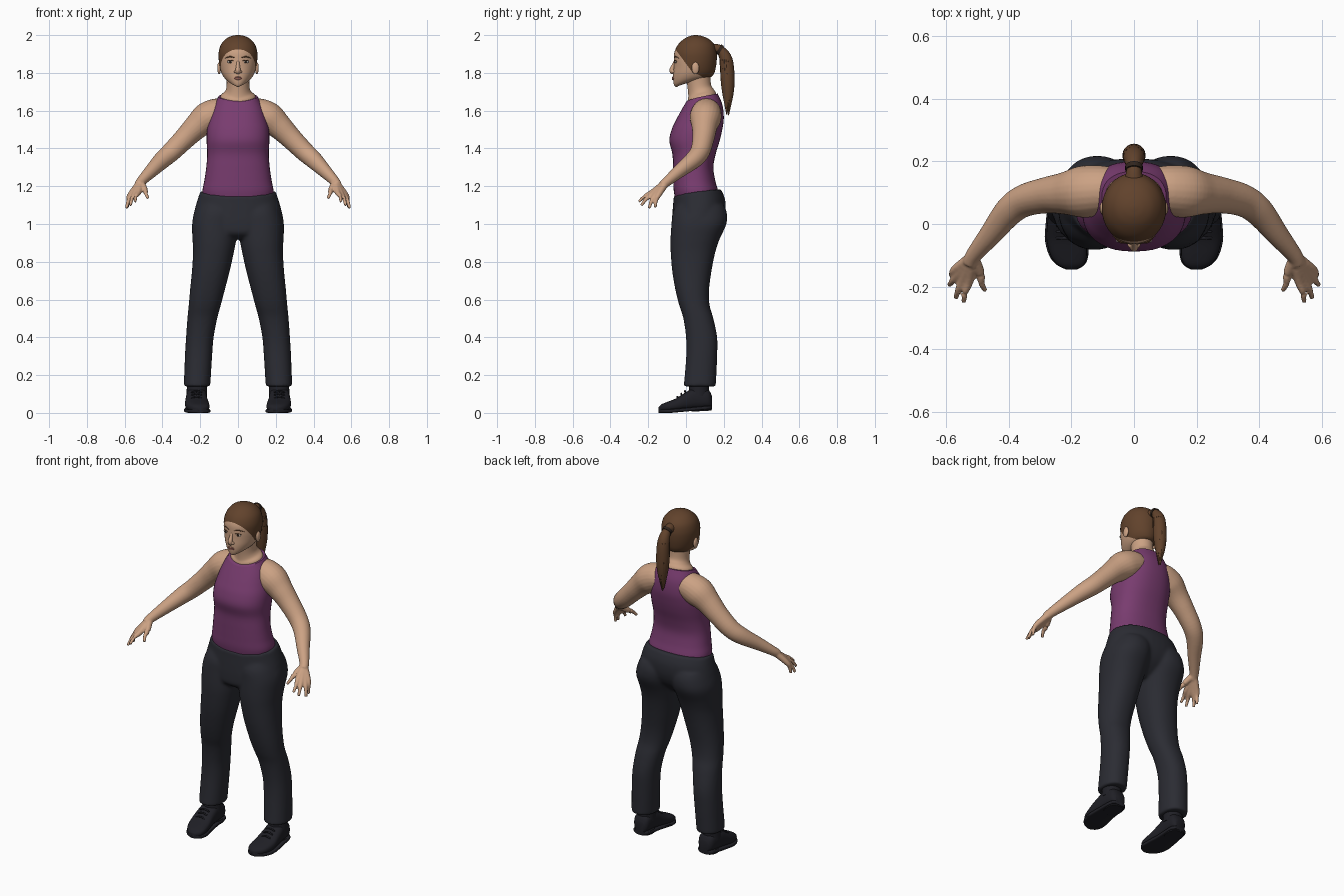
import bpy, bmesh, math, random
from mathutils import Vector, Matrix

random.seed(4)
if "Cube" in bpy.data.objects:
    bpy.data.objects.remove(bpy.data.objects["Cube"])


def material(name, r, g, b):
    m = bpy.data.materials.new(name)
    m.use_nodes = True
    m.diffuse_color = (r, g, b, 1)
    shader = next(n for n in m.node_tree.nodes if n.type == 'BSDF_PRINCIPLED')
    shader.inputs["Base Color"].default_value = (r, g, b, 1)
    shader.inputs["Roughness"].default_value = 0.7
    return m


SKIN = material("skin", .6, .36, .23)
HAIR = material("brown hair", .12, .055, .025)
TOP = material("plum fabric", .19, .045, .16)
PANTS = material("charcoal fabric", .024, .025, .033)
SHOE = material("black leather", .014, .014, .019)
LIPS = material("lips", .42, .17, .13)
WHITE = material("eye white", .6, .55, .5)
DARK = material("dark iris", .03, .018, .012)


def spline(rows, steps=5):
    """Smooth curve through rows of numbers."""
    rows = [Vector(r) for r in rows]
    out = []
    for i in range(len(rows) - 1):
        a, b, c, d = rows[max(i - 1, 0)], rows[i], rows[i + 1], rows[min(i + 2, len(rows) - 1)]
        for k in range(steps):
            t = k / steps
            out.append(b + (c - a) * (t / 2) + (a * 2 - b * 5 + c * 4 - d) * (t * t / 2)
                       + (b * 3 - a - c * 3 + d) * (t ** 3 / 2))
    return out + [rows[-1]]


def unit_loop(n, p=1):
    for k in range(n):
        a = 2 * math.pi * k / n
        c, s = math.cos(a), math.sin(a)
        yield math.copysign(abs(c) ** p, c), math.copysign(abs(s) ** p, s)


def skin_rings(bm, rings):
    rings = [[bm.verts.new(co) for co in ring] for ring in rings]
    for a, b in zip(rings, rings[1:]):
        for i in range(len(a)):
            j = (i + 1) % len(a)
            bm.faces.new((a[i], a[j], b[j], b[i]))
    bm.faces.new(rings[0])
    bm.faces.new(rings[-1])


def loft(bm, rows, p=1, side=1, n=40):
    """Rows: front z, back z, centre x, half width, front y, back y."""
    rings = []
    for zf, zb, cx, hw, yf, yb in spline(rows):
        rings.append([(side * (cx + c * hw), (yf + yb) / 2 + s * (yb - yf) / 2,
                       zf + (zb - zf) * max(0, (s + 1) / 2) ** .6) for c, s in unit_loop(n, p)])
    skin_rings(bm, rings)


def tube(bm, path, side=1, n=14, flat=1, steps=5):
    """Path rows: x, y, z, radius."""
    pts = spline(path, steps)
    rings = []
    for i, q in enumerate(pts):
        d = (pts[min(i + 1, len(pts) - 1)] - pts[max(i - 1, 0)]).to_3d().normalized()
        u = d.cross(Vector((0, 1, 0)) if abs(d.y) < .8 else Vector((0, 0, 1))).normalized()
        v = d.cross(u)
        ring = [q.to_3d() + u * c * q[3] + v * s * q[3] * flat for c, s in unit_loop(n)]
        rings.append([(side * w.x, w.y, w.z) for w in ring])
    skin_rings(bm, rings)


def ball(bm, centre, size):
    bmesh.ops.create_uvsphere(bm, u_segments=18, v_segments=12, radius=1,
                              matrix=Matrix.Translation(centre) @ Matrix.Diagonal((*size, 1)))


def finish(name, bm, *mats, voxel=0, smooth=4):
    bmesh.ops.recalc_face_normals(bm, faces=bm.faces)
    mesh = bpy.data.meshes.new(name)
    for f in bm.faces:
        f.smooth = True
    bm.to_mesh(mesh)
    bm.free()
    mesh.set_sharp_from_angle(angle=math.radians(50))
    for m in mats:
        mesh.materials.append(m)
    ob = bpy.data.objects.new(name, mesh)
    bpy.context.collection.objects.link(ob)
    if voxel:
        r = ob.modifiers.new("blend", 'REMESH')
        r.mode, r.voxel_size, r.use_smooth_shade = 'VOXEL', voxel, True
        s = ob.modifiers.new("soften", 'SMOOTH')
        s.factor, s.iterations = .5, smooth
    return ob


# Tank top
bm = bmesh.new()
loft(bm, [(1.10, 1.12, 0, .172, -.05, .16), (1.17, 1.17, 0, .188, -.064, .17),
          (1.23, 1.23, 0, .178, -.067, .155), (1.30, 1.30, 0, .168, -.069, .145),
          (1.37, 1.37, 0, .163, -.072, .157), (1.44, 1.44, 0, .166, -.088, .178),
          (1.50, 1.50, 0, .164, -.076, .192), (1.55, 1.56, 0, .152, -.053, .2),
          (1.60, 1.63, 0, .132, -.026, .193), (1.645, 1.69, 0, .103, .0, .168)], p=.86)
finish("tank_top", bm, TOP)

# Neck and collar skin
bm = bmesh.new()
loft(bm, [(1.60, 1.64, 0, .085, .02, .165), (1.645, 1.69, 0, .094, .008, .16),
          (1.67, 1.715, 0, .07, .012, .145), (1.71, 1.74, 0, .06, .01, .132),
          (1.78, 1.80, 0, .062, .0, .13)])
finish("neck", bm, SKIN)

# Head, with the hairline cut into it by two planes
bm = bmesh.new()
loft(bm, [(1.724, 1.75, 0, .02, -.048, .02), (1.731, 1.765, 0, .047, -.061, .09),
          (1.755, 1.78, 0, .07, -.067, .135), (1.79, 1.80, 0, .086, -.068, .15),
          (1.83, 1.83, 0, .096, -.065, .158), (1.87, 1.87, 0, .102, -.064, .163),
          (1.91, 1.91, 0, .102, -.061, .162), (1.95, 1.95, 0, .09, -.042, .15),
          (1.98, 1.98, 0, .064, -.01, .12), (1.995, 1.995, 0, .034, .02, .085),
          (2, 2, 0, .008, .045, .06)])
cuts = [(Vector((0, -.06, 1.93)), Vector((0, 1.35, 1))), (Vector((0, .03, 1.81)), Vector((0, .55, 1)))]
for co, no in cuts:
    bmesh.ops.bisect_plane(bm, geom=bm.verts[:] + bm.edges[:] + bm.faces[:], plane_co=co, plane_no=no)
for f in bm.faces:
    f.material_index = int(all((f.calc_center_median() - co).dot(no) > 0 for co, no in cuts))
finish("head", bm, SKIN, HAIR)

# Nose and ears
bm = bmesh.new()
tube(bm, [(0, -.055, 1.865, .008), (0, -.066, 1.84, .01), (0, -.075, 1.813, .0135), (0, -.067, 1.797, .009)])
for s in (1, -1):
    ball(bm, (s * .012, -.066, 1.806), (.009, .01, .008))
finish("nose", bm, SKIN, voxel=.0025)
bm = bmesh.new()
for s in (1, -1):
    ball(bm, (s * .1, .05, 1.825), (.01, .02, .032))
finish("ears", bm, SKIN)

# Lips, eyes and brows
bm = bmesh.new()
for z, r in ((1.776, .005), (1.768, .006)):
    tube(bm, [(-.026, -.06, 1.772, .001), (0, -.069, z, r), (.026, -.06, 1.772, .001)])
finish("lips", bm, LIPS)
for name, mat, dy, size in (("eyes", WHITE, 0, (.017, .006, .007)), ("irises", DARK, -.004, (.0065, .004, .0065))):
    bm = bmesh.new()
    for s in (1, -1):
        ball(bm, (s * .041, -.054 + dy, 1.858), size)
    finish(name, bm, mat)
bm = bmesh.new()
for s in (1, -1):
    tube(bm, [(.022, -.06, 1.862, .001), (.041, -.06, 1.867, .0025), (.06, -.047, 1.86, .001)], s)
    tube(bm, [(.018, -.062, 1.88, .002), (.042, -.055, 1.886, .003), (.068, -.038, 1.878, .001)], s)
finish("brows_and_lashes", bm, HAIR)

# Ponytail with loose strands and its tie
bm = bmesh.new()
tail = [(0, .145, 1.925, .03), (0, .18, 1.922, .024), (0, .212, 1.87, .034),
        (0, .22, 1.77, .037), (0, .222, 1.68, .028), (0, .22, 1.59, .006)]
tube(bm, tail, n=20)
for k in range(16):
    a = math.tau * k / 16
    end = random.uniform(-.02, .07)
    tube(bm, [(x + math.cos(a) * r * .85, y + math.sin(a) * r * .85, z + (end if i == 3 else 0), .007 - .0015 * i)
              for i, (x, y, z, r) in enumerate(tail[2:])], n=6)
finish("ponytail", bm, HAIR)
bm = bmesh.new()
tube(bm, [(0, .172, 1.927, .028), (0, .186, 1.918, .028)], n=20)
finish("hair_tie", bm, DARK)

# Arms with hands; each finger runs from the wrist through its knuckle
fingers = [((.527, -.178, 1.168), (.545, -.25, 1.118)), ((.546, -.176, 1.158), (.57, -.237, 1.098)),
           ((.562, -.162, 1.152), (.591, -.195, 1.083)), ((.570, -.145, 1.155), (.585, -.163, 1.087)),
           ((.492, -.158, 1.18), (.476, -.213, 1.135))]
for label, s in (("left", 1), ("right", -1)):
    bm = bmesh.new()
    tube(bm, [(.06, .11, 1.59, .07), (.11, .108, 1.585, .08), (.165, .103, 1.56, .083), (.22, .098, 1.515, .068),
              (.28, .092, 1.455, .058), (.35, .075, 1.385, .052), (.40, .04, 1.34, .047),
              (.46, -.035, 1.28, .036), (.513, -.1, 1.225, .026), (.525, -.125, 1.205, .024)], s, n=24)
    for knuckle, tip in fingers:
        k, t = Vector(knuckle), Vector(tip)
        bend = (k + t) / 2 + Vector((.004, -.004, .004))
        tube(bm, [(.516, -.105, 1.22, .02), (*k, .0155), (*bend, .0105), (*t, .008)], s)
    finish(label + "_arm", bm, SKIN, voxel=.005, smooth=3)

# Trousers: hips and two legs blended together
bm = bmesh.new()
loft(bm, [(1.145, 1.185, 0, .2, -.066, .185), (1.12, 1.13, 0, .215, -.067, .207), (1.06, 1.06, 0, .233, -.072, .207),
          (1.0, 1.0, 0, .24, -.075, .185), (.95, .95, 0, .2, -.07, .14), (.92, .92, 0, .12, -.03, .1)], p=.9)
for s in (1, -1):
    loft(bm, [(1.1, 1.1, .11, .10, -.05, .2), (1.06, 1.06, .112, .115, -.07, .216), (1.0, 1.0, .122, .121, -.077, .214),
              (.92, .92, .125, .116, -.082, .178), (.85, .85, .13, .108, -.081, .155),
              (.75, .75, .144, .1, -.073, .135), (.65, .65, .162, .092, -.056, .122),
              (.57, .57, .176, .085, -.036, .125), (.5, .5, .189, .079, -.014, .145), (.4, .4, .202, .073, .0, .165),
              (.3, .3, .209, .072, .001, .165), (.14, .14, .217, .07, -.012, .158)], p=.9, side=s)
finish("trousers", bm, PANTS, voxel=.009, smooth=6)

# Shoes: ankle, upper, sole, heel and laces
profile = [(.137, .214, .03, .09), (.115, .216, .048, .125), (.05, .219, .054, .135), (.0, .22, .058, .11),
           (-.05, .217, .063, .078), (-.1, .209, .058, .058), (-.13, .203, .042, .045), (-.146, .2, .015, .03)]
for label, s in (("left", 1), ("right", -1)):
    bm = bmesh.new()
    tube(bm, [(.218, .068, .09, .055), (.218, .072, .2, .05)], s, n=24)
    for grow, is_sole in ((1, False), (1.08, True)):
        rings = []
        for y, cx, hw, top in spline(profile):
            lift = .018 * min(1, max(0, (y + .08) / .2))
            low, high = (lift, lift + .02) if is_sole else (lift + .008, top)
            rings.append([(s * (cx + c * hw * grow), y, (low + high) / 2 + v * (high - low) / 2)
                          for c, v in unit_loop(24, .35 if is_sole else .75)])
        skin_rings(bm, rings)
    loft(bm, [(.006, .012, .216, .048, .03, .135), (.035, .035, .216, .05, .03, .137)], .8, s)
    for y, z in ((-.005, .116), (-.025, .102), (-.045, .086)):
        tube(bm, [(.19, y, z - .008, .004), (.219, y, z, .005), (.248, y, z - .008, .004)], s, n=8)
    finish(label + "_shoe", bm, SHOE)
